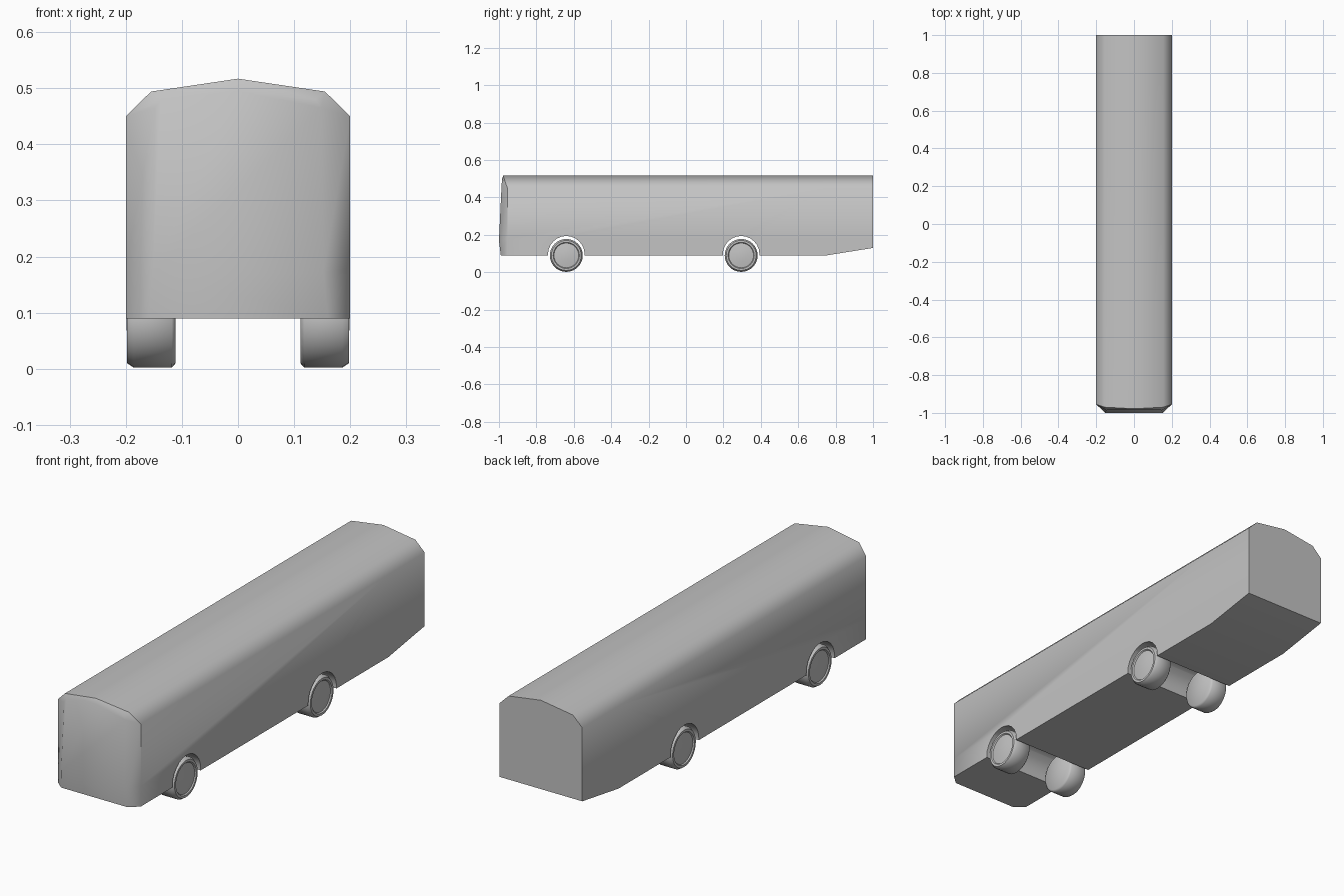
import bpy, bmesh, math
from mathutils import Matrix

cube = bpy.data.objects.get("Cube")
if cube:
    bpy.data.objects.remove(cube, do_unlink=True)

grey = bpy.data.materials.new("plain_grey")
grey.use_nodes = True
colour = (0.55, 0.55, 0.55, 1)
grey.diffuse_color = colour
grey.node_tree.nodes["Principled BSDF"].inputs["Base Color"].default_value = colour

AXLES = (-0.64, 0.295)


def make_object(name, bm):
    bmesh.ops.recalc_face_normals(bm, faces=bm.faces)
    mesh = bpy.data.meshes.new(name)
    bm.to_mesh(mesh)
    bm.free()
    mesh.materials.append(grey)
    obj = bpy.data.objects.new(name, mesh)
    bpy.context.collection.objects.link(obj)
    return obj


def select_only(obj):
    bpy.ops.object.select_all(action="DESELECT")
    obj.select_set(True)
    bpy.context.view_layer.objects.active = obj


def smooth(obj, degrees):
    select_only(obj)
    bpy.ops.object.shade_smooth_by_angle(angle=math.radians(degrees))


def full_ring(half):
    """Mirror a half section that ends on the centre line."""
    return half + [(-x, y, z) for x, y, z in reversed(half[:-1])]


def section(y, bottom):
    half = [(0.2, bottom), (0.2, 0.18), (0.2, 0.45), (0.155, 0.494), (0, 0.517)]
    return full_ring([(x, y, z) for x, z in half])


# Body: rounded nose, long straight hull, rising tail
nose = full_ring([(0.16, -0.99, 0.09), (0.152, -1, 0.17), (0.148, -0.986, 0.465),
                  (0.138, -0.985, 0.48), (0, -0.984, 0.495)])
shoulder = full_ring([(0.2, -0.955, 0.09), (0.2, -0.955, 0.18), (0.2, -0.955, 0.45),
                      (0.155, -0.97, 0.494), (0, -0.978, 0.517)])
rings = [nose, shoulder, section(0.75, 0.09), section(1.0, 0.13)]
bm = bmesh.new()
loops = [[bm.verts.new(p) for p in ring] for ring in rings]
n = len(nose)
for a, b in zip(loops, loops[1:]):
    for i in range(n):
        j = (i + 1) % n
        bm.faces.new((a[i], a[j], b[j], b[i]))
front = loops[0]
bm.faces.new((front[0], front[1], front[-2], front[-1]))
bm.faces.new(front[1:-1])
bm.faces.new(loops[-1])
body = make_object("bus_body", bm)

# Wheel arches cut through the hull
for y in AXLES:
    bm = bmesh.new()
    bmesh.ops.create_cone(bm, cap_ends=True, segments=24, radius1=0.098, radius2=0.098,
                          depth=0.6, matrix=Matrix.Translation((0, y, 0.096))
                          @ Matrix.Rotation(math.pi / 2, 4, "Y"))
    cutter = make_object("arch_cutter", bm)
    cutter.hide_render = True
    cut = body.modifiers.new("arch", "BOOLEAN")
    cut.operation = "DIFFERENCE"
    cut.solver = "EXACT"
    cut.object = cutter
    select_only(body)
    bpy.ops.object.modifier_apply(modifier=cut.name)
    bpy.data.objects.remove(cutter, do_unlink=True)
smooth(body, 48)


# Wheels: a turned profile of (distance along axle, radius)
def wheel(name, side, y):
    profile = [(0.111, 0), (0.111, 0.08), (0.118, 0.088), (0.186, 0.088),
               (0.198, 0.08), (0.198, 0.07), (0.193, 0.066), (0.198, 0.03), (0.199, 0)]
    bm = bmesh.new()
    verts = [bm.verts.new((side * x, y, 0.09 + r)) for x, r in profile]
    edges = [bm.edges.new(pair) for pair in zip(verts, verts[1:])]
    bmesh.ops.spin(bm, geom=verts + edges, cent=(0, y, 0.09), axis=(1, 0, 0),
                   angle=2 * math.pi, steps=32, use_duplicate=False)
    bmesh.ops.remove_doubles(bm, verts=bm.verts, dist=0.0002)
    smooth(make_object(name, bm), 50)


for side, label in ((1, "left"), (-1, "right")):
    for y, end in zip(AXLES, ("front", "rear")):
        wheel(f"{end}_{label}_wheel", side, y)
